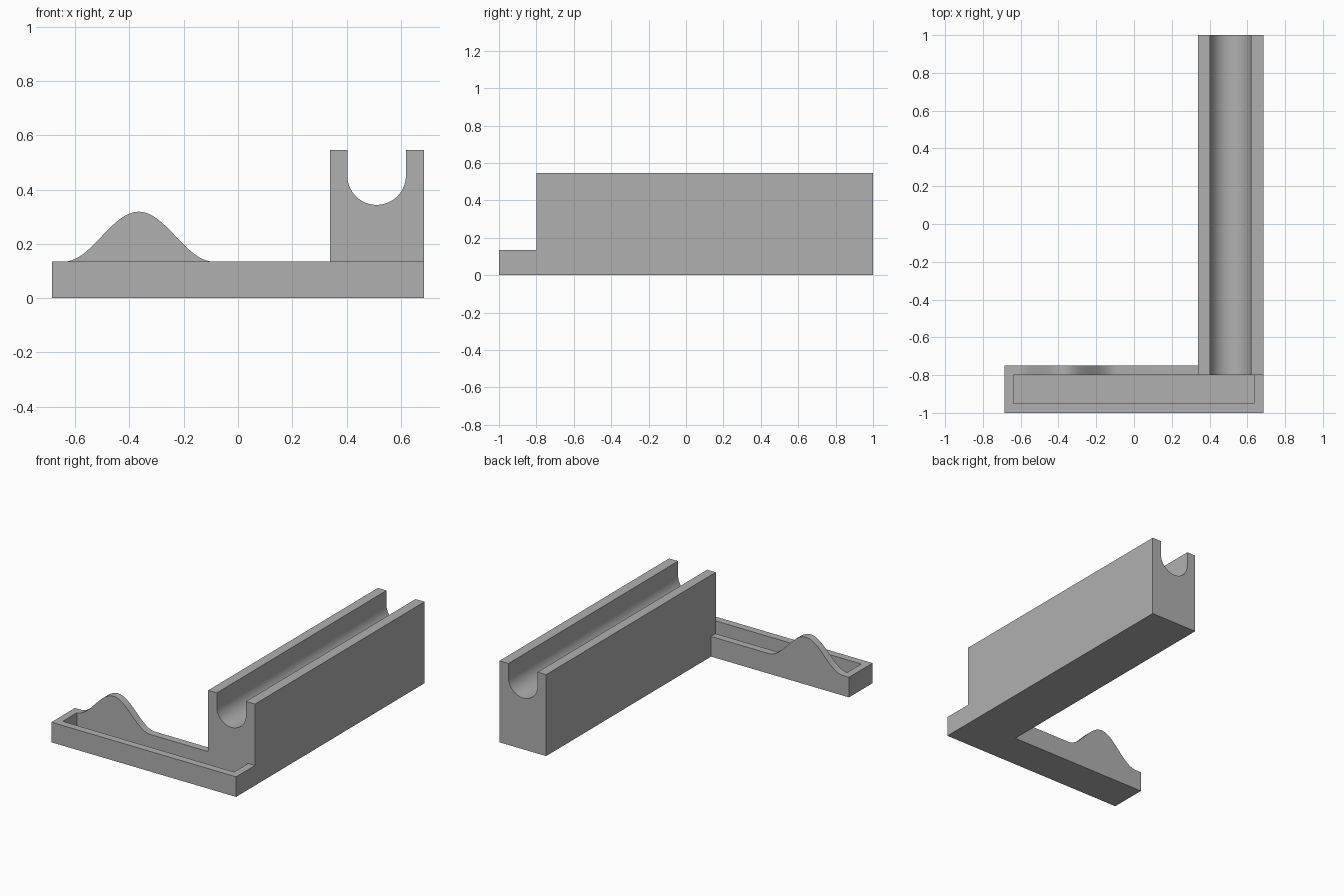
import bpy
import bmesh
from math import cos, sin, pi, radians

cube = bpy.data.objects.get("Cube")
if cube:
    bpy.data.objects.remove(cube, do_unlink=True)

grey = bpy.data.materials.new("plain grey")
grey.use_nodes = True
colour = (0.434, 0.434, 0.434, 1)
grey.diffuse_color = colour
grey.node_tree.nodes["Principled BSDF"].inputs["Base Color"].default_value = colour


def extrude_y(name, profile, y0, y1):
    """Solid from an (x, z) profile swept between two y positions."""
    bm = bmesh.new()
    face = bm.faces.new([bm.verts.new((x, y0, z)) for x, z in profile])
    grown = bmesh.ops.extrude_face_region(bm, geom=[face])["geom"]
    verts = [g for g in grown if isinstance(g, bmesh.types.BMVert)]
    bmesh.ops.translate(bm, verts=verts, vec=(0, y1 - y0, 0))
    bmesh.ops.recalc_face_normals(bm, faces=bm.faces)
    mesh = bpy.data.meshes.new(name)
    bm.to_mesh(mesh)
    bm.free()
    mesh.materials.append(grey)
    obj = bpy.data.objects.new(name, mesh)
    bpy.context.collection.objects.link(obj)
    return obj


def rectangle(x0, x1, z0, z1):
    return [(x0, z0), (x1, z0), (x1, z1), (x0, z1)]


def combine(target, other, operation):
    """Apply a boolean and discard the second solid."""
    mod = target.modifiers.new(operation, "BOOLEAN")
    mod.operation = operation
    mod.solver = "EXACT"
    mod.object = other
    bpy.context.view_layer.objects.active = target
    bpy.ops.object.modifier_apply(modifier=mod.name)
    bpy.data.objects.remove(other, do_unlink=True)


HALF_W, RIM_Z = 0.686, 0.135

# Tray with a rectangular pocket
body = extrude_y("tray_and_rail", rectangle(-HALF_W, HALF_W, 0, RIM_Z), -1, -0.75)
pocket = extrude_y("pocket_cutter", rectangle(-0.637, 0.636, 0.04, 0.3), -0.95, -0.8)
combine(body, pocket, "DIFFERENCE")

# Bell-shaped hump on the back wall of the tray
centre, half, rise, steps = -0.366, 0.275, 0.184, 40
hump = [(centre - half, 0.1)]
for i in range(steps + 1):
    t = 2 * i / steps - 1
    hump.append((centre + half * t, RIM_Z + rise * (1 + cos(pi * t)) / 2))
hump.append((centre + half, 0.1))
combine(body, extrude_y("hump", hump, -0.8, -0.75), "UNION")

# Long rail with a round-bottomed channel
left, right, top = 0.339, HALF_W, 0.547
mid, radius, bottom = 0.511, 0.108, 0.344
rail = [(left, 0), (right, 0), (right, top), (mid + radius, top)]
for i in range(33):
    a = pi * i / 32
    rail.append((mid + radius * cos(a), bottom + radius - radius * sin(a)))
rail += [(mid - radius, top), (left, top)]
combine(body, extrude_y("rail", rail, -0.8, 1), "UNION")

# Smooth curves, crisp corners
bpy.ops.object.select_all(action="DESELECT")
body.select_set(True)
bpy.context.view_layer.objects.active = body
bpy.ops.object.shade_smooth_by_angle(angle=radians(25))
